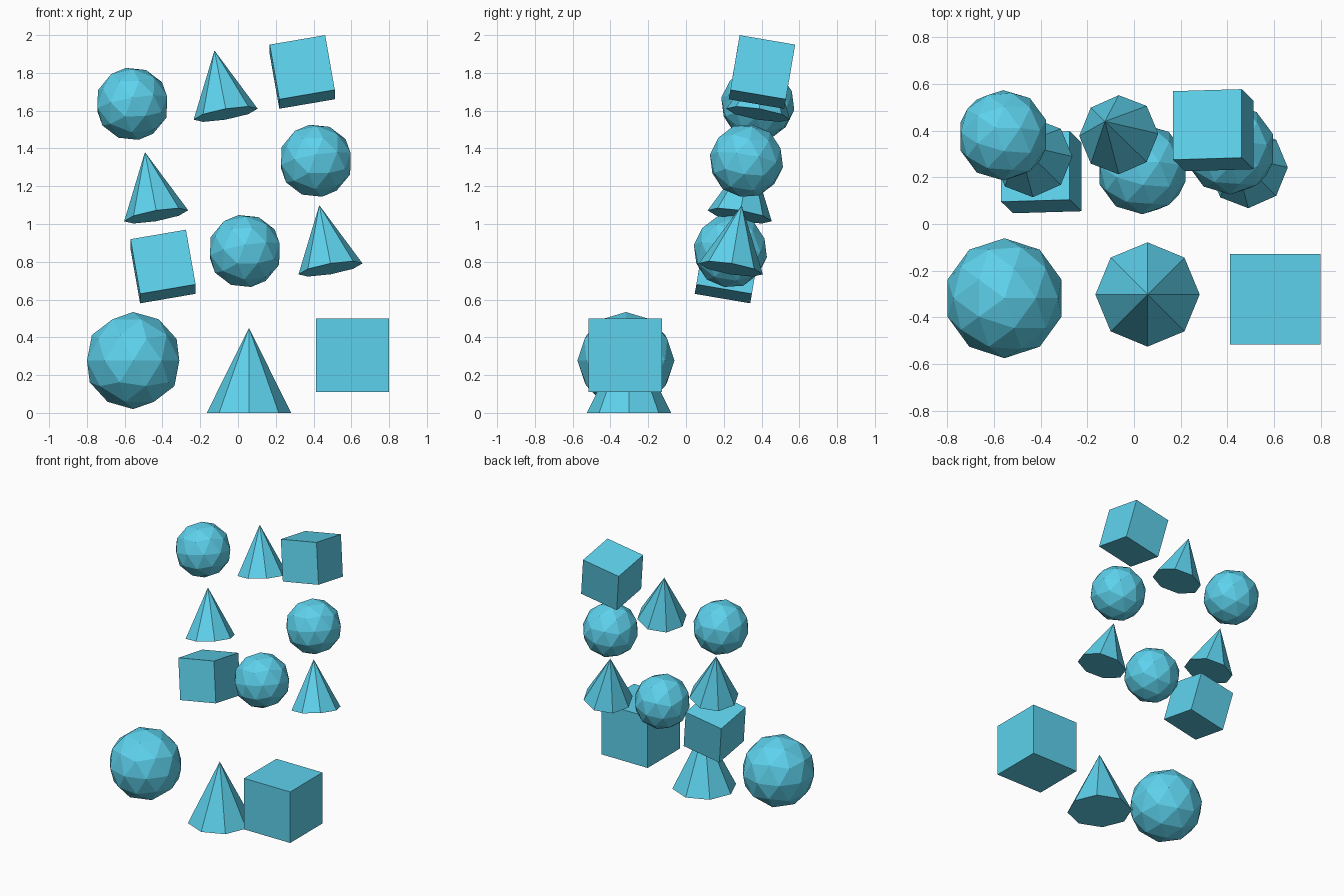
import bpy
from mathutils import Euler
from math import radians

if "Cube" in bpy.data.objects:
    bpy.data.objects.remove(bpy.data.objects["Cube"])

blue = bpy.data.materials.new("sky_blue")
blue.diffuse_color = (0.11, 0.64, 0.84, 1)
blue.use_nodes = True
blue.node_tree.nodes["Principled BSDF"].inputs["Base Color"].default_value = blue.diffuse_color

UPRIGHT = Euler((0, 0, 0))
TILT = Euler((radians(-9.8), radians(-9.7), radians(1.7)))


def finish(name, rot):
    ob = bpy.context.object
    ob.name = name
    ob.rotation_euler = rot
    ob.data.materials.append(blue)


def ball(name, loc, radius, rot=UPRIGHT):
    bpy.ops.mesh.primitive_ico_sphere_add(subdivisions=2, radius=radius, location=loc)
    finish(name, rot)


def cone(name, loc, radius, height, rot=UPRIGHT):
    bpy.ops.mesh.primitive_cone_add(vertices=8, radius1=radius, radius2=0,
                                    depth=height, location=loc)
    finish(name, rot)


def cube(name, loc, size, rot=UPRIGHT):
    bpy.ops.mesh.primitive_cube_add(size=size, location=loc)
    finish(name, rot)


# Large upright solids in the front row
ball("large_ball", (-0.555, -0.318, 0.277), 0.257)
cone("large_cone", (0.058, -0.302, 0.225), 0.2235, 0.45)
cube("large_cube", (0.606, -0.322, 0.305), 0.388)

# Tilted three-by-three arrangement behind, centre cell empty
for name, loc in {
    "top_left_ball": (-0.56, 0.38, 1.636),
    "middle_right_ball": (0.412, 0.32, 1.335),
    "bottom_middle_ball": (0.036, 0.235, 0.857),
}.items():
    ball(name, loc, 0.196, TILT)

for name, loc in {
    "top_middle_cone": (-0.095, 0.411, 1.75),
    "middle_left_cone": (-0.463, 0.313, 1.212),
    "bottom_right_cone": (0.46, 0.266, 0.931),
}.items():
    cone(name, loc, 0.172, 0.347, TILT)

for name, loc in {
    "top_right_cube": (0.34, 0.402, 1.805),
    "bottom_left_cube": (-0.397, 0.222, 0.775),
}.items():
    cube(name, loc, 0.298, TILT)
